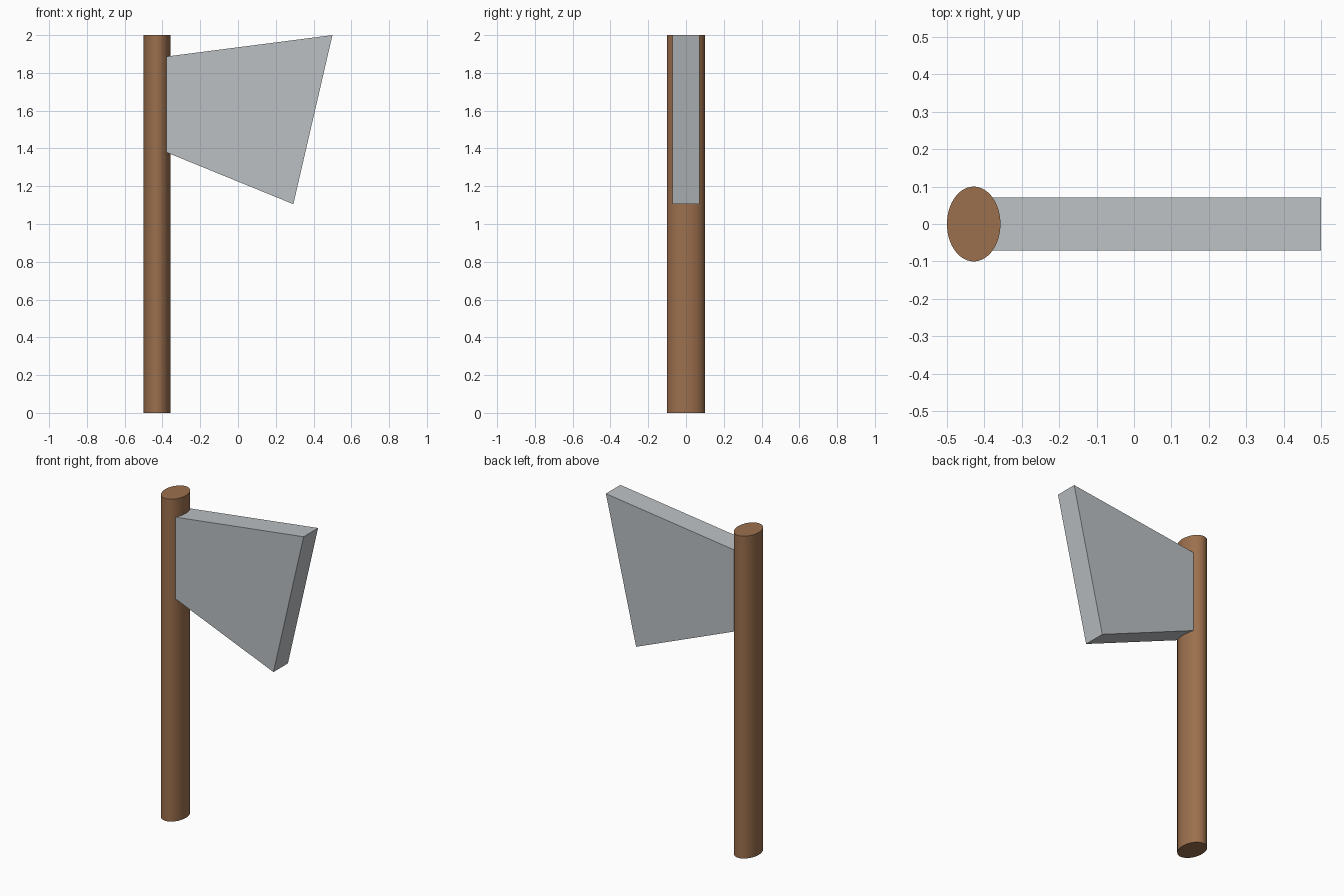
import bpy, bmesh

if "Cube" in bpy.data.objects:
    bpy.data.objects.remove(bpy.data.objects["Cube"])


def material(name, rgb):
    m = bpy.data.materials.new(name)
    m.diffuse_color = (*rgb, 1)
    m.use_nodes = True
    m.node_tree.nodes["Principled BSDF"].inputs["Base Color"].default_value = m.diffuse_color
    return m


wood = material("brown_wood", (0.33, 0.16, 0.075))
steel = material("grey_steel", (0.50, 0.53, 0.55))

# Handle: oval pole
bpy.ops.mesh.primitive_cylinder_add(vertices=64, radius=1, depth=2, location=(-0.4285, 0, 1))
handle = bpy.context.object
handle.name = "handle"
handle.scale = (0.0715, 0.1, 1)
bpy.ops.object.transform_apply(location=False, rotation=False, scale=True)
bpy.ops.object.shade_smooth_by_angle()
handle.data.materials.append(wood)

# Blade: flared slab whose narrow end is sunk into the handle
profile = [(-0.43, 1.88), (-0.43, 1.40), (0.293, 1.105), (0.5, 2.0)]
half = 0.071
bm = bmesh.new()
face = bm.faces.new([bm.verts.new((x, -half, z)) for x, z in profile])
ext = bmesh.ops.extrude_face_region(bm, geom=[face])
moved = [v for v in ext["geom"] if isinstance(v, bmesh.types.BMVert)]
bmesh.ops.translate(bm, verts=moved, vec=(0, 2 * half, 0))
bmesh.ops.recalc_face_normals(bm, faces=bm.faces)
mesh = bpy.data.meshes.new("blade")
bm.to_mesh(mesh)
bm.free()
mesh.materials.append(steel)
blade = bpy.data.objects.new("blade", mesh)
bpy.context.collection.objects.link(blade)
